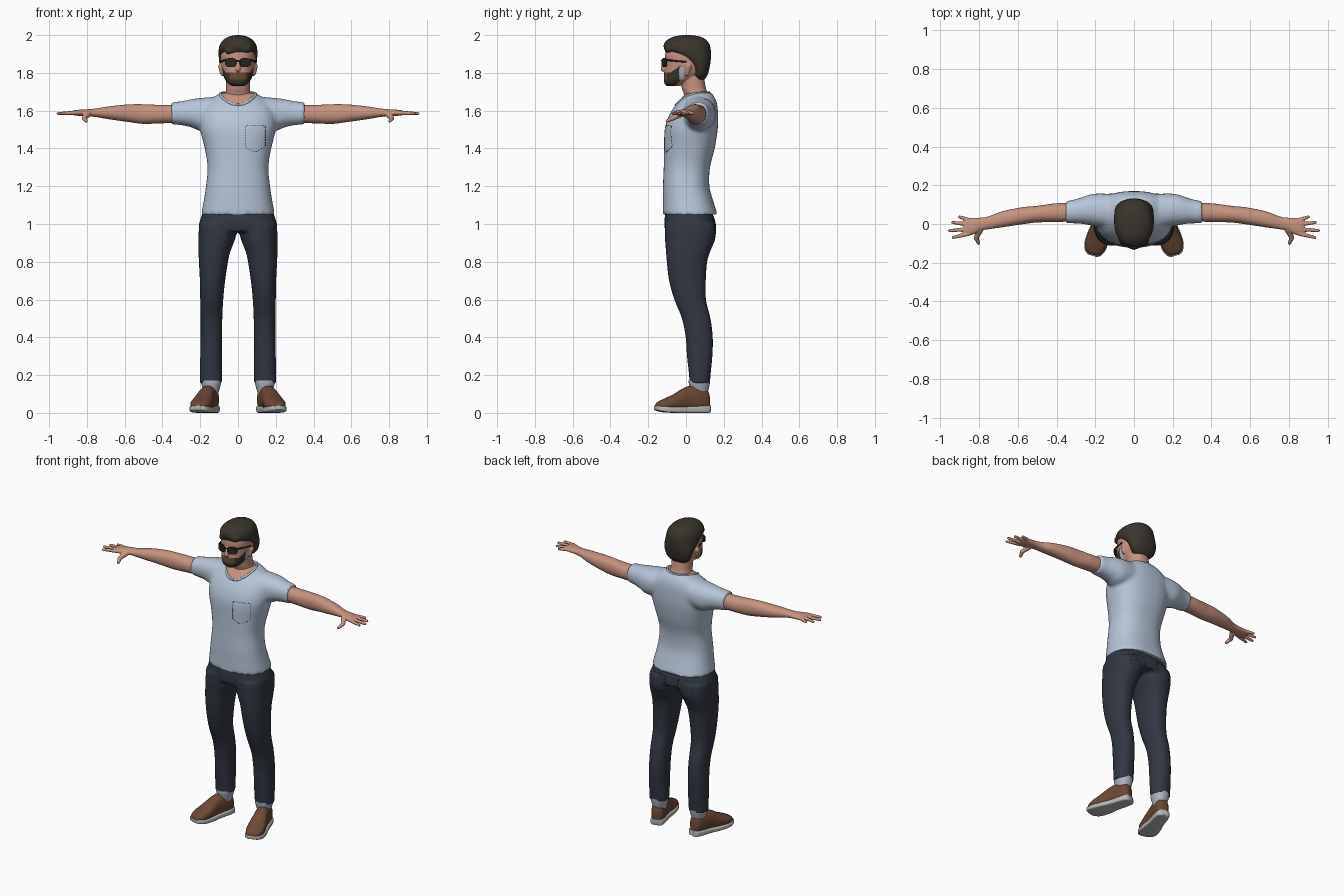
import bpy, bmesh
from math import sin, cos, pi, radians, copysign
from mathutils import Vector, Matrix

cube = bpy.data.objects.get("Cube")
if cube:
    bpy.data.objects.remove(cube)


def material(name, r, g, b):
    m = bpy.data.materials.new(name)
    m.use_nodes = True
    m.diffuse_color = (r, g, b, 1)
    bsdf = next(n for n in m.node_tree.nodes if n.type == 'BSDF_PRINCIPLED')
    bsdf.inputs["Base Color"].default_value = (r, g, b, 1)
    bsdf.inputs["Roughness"].default_value = 0.8
    return m


skin = material("skin", .57, .29, .21)
cotton = material("pale blue cotton", .47, .56, .69)
denim = material("dark denim", .031, .038, .054)
hair_brown = material("dark brown hair", .042, .035, .026)
auburn = material("auburn beard", .15, .06, .035)
black = material("black", .02, .02, .022)
leather = material("brown leather", .15, .065, .035)
rubber = material("grey rubber", .48, .48, .47)
pale = material("pale grey blue", .42, .47, .56)


def spline(rows, steps=4):
    """Smoothly interpolate rows of numbers."""
    out = []
    for i in range(len(rows) - 1):
        a, b, c, d = (rows[max(0, min(len(rows) - 1, i + k))] for k in (-1, 0, 1, 2))
        for s in range(steps):
            t = s / steps
            out.append([q + .5 * t * (r - p + t * (2 * p - 5 * q + 4 * r - w + t * (3 * (q - r) + w - p)))
                        for p, q, r, w in zip(a, b, c, d)])
    return out + [list(rows[-1])]


def loft(bm, axis, rows, n=40, power=2.2):
    """Rows are position on the axis, then low and high bounds of the two other axes."""
    u, v = [i for i in range(3) if i != axis]
    loops = []
    for t, u0, u1, v0, v1 in spline(rows):
        loop = []
        for k in range(n):
            c, s = cos(2 * pi * k / n), sin(2 * pi * k / n)
            co = [t, t, t]
            co[u] = (u0 + u1) / 2 + (u1 - u0) / 2 * copysign(abs(c) ** (2 / power), c)
            co[v] = (v0 + v1) / 2 + (v1 - v0) / 2 * copysign(abs(s) ** (2 / power), s)
            loop.append(bm.verts.new(co))
        loops.append(loop)
    for a, b in zip(loops, loops[1:]):
        for k in range(n):
            j = (k + 1) % n
            bm.faces.new((a[k], a[j], b[j], b[k]))
    bm.faces.new(loops[0])
    bm.faces.new(loops[-1])


def centred(rows):
    """Expand (height, half width, front, back) to loft rows."""
    return [(z, -w, w, f, b) for z, w, f, b in rows]


def capsule(bm, p, q, r0, r1):
    p, q = Vector(p), Vector(q)
    for c, r in ((p, r0), (q, r1)):
        bmesh.ops.create_icosphere(bm, subdivisions=2, radius=r, matrix=Matrix.Translation(c))
    turn = (q - p).to_track_quat('Z', 'Y').to_matrix().to_4x4()
    bmesh.ops.create_cone(bm, cap_ends=True, segments=16, radius1=r0, radius2=r1,
                          depth=(q - p).length, matrix=Matrix.Translation((p + q) / 2) @ turn)


def mirror(bm):
    copy = bmesh.ops.duplicate(bm, geom=bm.verts[:] + bm.edges[:] + bm.faces[:])["geom"]
    for e in copy:
        if isinstance(e, bmesh.types.BMVert):
            e.co.x = -e.co.x


def finish(name, bm, mats, voxel=0, smooth=0, rule=None, angle=45):
    bmesh.ops.recalc_face_normals(bm, faces=bm.faces)
    mesh = bpy.data.meshes.new(name)
    bm.to_mesh(mesh)
    bm.free()
    ob = bpy.data.objects.new(name, mesh)
    bpy.context.collection.objects.link(ob)
    if voxel:
        mod = ob.modifiers.new("blend", 'REMESH')
        mod.mode, mod.voxel_size = 'VOXEL', voxel
        mod = ob.modifiers.new("relax", 'SMOOTH')
        mod.iterations = smooth
        dg = bpy.context.evaluated_depsgraph_get()
        ob_mesh = bpy.data.meshes.new_from_object(ob.evaluated_get(dg))
        ob.modifiers.clear()
        ob.data = ob_mesh
    ob.data.materials.clear()
    for m in mats:
        ob.data.materials.append(m)
    for f in ob.data.polygons:
        f.material_index = rule(f.center) if rule else 0
    bpy.ops.object.select_all(action='DESELECT')
    ob.select_set(True)
    bpy.context.view_layer.objects.active = ob
    bpy.ops.object.shade_smooth_by_angle(angle=radians(angle))
    return ob


# Shirt: torso blended with both sleeves, skin showing inside the neckline
bm = bmesh.new()
loft(bm, 0, [(.1, -.03, .155, 1.5, 1.675), (.2, -.012, .157, 1.495, 1.667), (.25, -.002, .145, 1.513, 1.66),
             (.3, .003, .128, 1.523, 1.65), (.352, .003, .118, 1.528, 1.645)])
mirror(bm)
loft(bm, 2, centred([(1.05, .196, -.122, .168), (1.12, .182, -.122, .145), (1.2, .17, -.122, .124),
                     (1.3, .161, -.118, .127), (1.4, .176, -.116, .152), (1.5, .2, -.113, .168),
                     (1.57, .2, -.092, .17), (1.62, .185, -.062, .167), (1.66, .145, -.03, .157),
                     (1.695, .09, 0, .135)]), power=2.4)
NECK = Vector((0, .035))
shirt = finish("shirt", bm, [cotton, skin], .01, 5,
               lambda c: int(c.z > 1.58 and (c.x / .092) ** 2 + ((c.y - NECK.y) / .087) ** 2 < 1))

# Jeans: hips blended with both legs
bm = bmesh.new()
loft(bm, 2, [(1, .0, .207, -.112, .156), (.93, .012, .209, -.112, .157), (.85, .042, .209, -.106, .127),
             (.8, .053, .207, -.102, .112), (.7, .068, .202, -.09, .105), (.6, .078, .2, -.062, .106),
             (.5, .083, .198, -.022, .13), (.4, .084, .198, -.002, .142), (.3, .085, .2, .005, .14),
             (.2, .083, .202, .016, .13), (.155, .086, .202, .018, .128)], power=2.3)
mirror(bm)
loft(bm, 2, centred([(1.08, .18, -.105, .13), (1.04, .194, -.112, .147), (1, .206, -.115, .158), (.96, .206, -.11, .16)]),
     power=2.5)
jeans = finish("jeans", bm, [denim], .01, 4)

# Turned-up cuffs
bm = bmesh.new()
loft(bm, 2, [(.1, .105, .178, .03, .11), (.125, .098, .186, .022, .12), (.155, .09, .195, .015, .126),
             (.172, .088, .197, .014, .128)])
mirror(bm)
finish("trouser_cuffs", bm, [pale])

# Shoes and soles, built straight then toed out
place = Matrix.Translation((.172, -.018, 0)) @ Matrix.Rotation(radians(16), 4, 'Z')
for name, mat, power, rows in (
        ("shoe_uppers", leather, 2.4,
         [(-.146, -.02, .02, .025, .045), (-.135, -.038, .038, .02, .058), (-.1, -.054, .055, .015, .075),
          (-.05, -.054, .055, .012, .098), (0, -.046, .048, .01, .128), (.04, -.043, .044, .01, .143),
          (.09, -.043, .043, .01, .14), (.13, -.037, .037, .012, .125), (.145, -.02, .02, .02, .1)]),
        ("shoe_soles", rubber, 5,
         [(-.152, -.02, .02, .018, .038), (-.14, -.042, .042, .011, .038), (-.1, -.058, .059, .003, .035),
          (-.04, -.057, .058, 0, .033), (.03, -.047, .048, 0, .034), (.1, -.045, .045, 0, .038),
          (.14, -.038, .038, 0, .04), (.15, -.022, .022, .004, .04)])):
    bm = bmesh.new()
    loft(bm, 1, rows, power=power)
    bm.transform(place)
    mirror(bm)
    finish(name, bm, [mat])

# Arms with hands and spread fingers
bm = bmesh.new()
loft(bm, 0, [(.3, .015, .108, 1.535, 1.632), (.4, .01, .107, 1.533, 1.63), (.5, .008, .094, 1.53, 1.634),
             (.58, -.002, .086, 1.54, 1.633), (.68, -.017, .066, 1.554, 1.623), (.75, -.027, .04, 1.566, 1.612),
             (.79, -.034, .033, 1.569, 1.608), (.83, -.054, .032, 1.571, 1.606), (.865, -.062, .03, 1.575, 1.602),
             (.878, -.05, .02, 1.58, 1.598)])
for base, tip, x in ((.021, .037, .902), (-.002, .008, .938), (-.027, -.034, .954), (-.05, -.07, .935)):
    capsule(bm, (.855, base, 1.589), (x, tip, 1.585), .012, .008)
capsule(bm, (.795, -.03, 1.582), (.815, -.07, 1.56), .017, .013)
capsule(bm, (.815, -.07, 1.56), (.803, -.1, 1.545), .013, .009)
mirror(bm)
finish("arms_and_hands", bm, [skin], .0045, 2)


# Head, neck, nose and ears, with the beard painted on by region
def face_colour(c):
    if c.z < 1.73 or c.y > -.012 or abs(c.x) > .096:
        return 0
    if c.y > -.036 and 1.765 < c.z < 1.83:
        return 3
    if c.y < -.03 and c.z < 1.803 + max(0, c.y + .08) * .7 and c.y < -.03 - (1.76 - c.z):
        return 2 if abs(c.x) < .045 and c.z > 1.765 else 1
    return 0


bm = bmesh.new()
capsule(bm, (.086, .012, 1.835), (.083, .004, 1.795), .019, .012)
mirror(bm)
loft(bm, 2, centred([(1.64, .078, .0, .125), (1.69, .068, -.012, .115), (1.72, .063, -.022, .105), (1.78, .063, -.03, .095)]))
loft(bm, 2, centred([(1.73, .03, -.1, -.04), (1.742, .05, -.113, -.01), (1.765, .069, -.118, .04),
                     (1.8, .081, -.115, .09), (1.85, .09, -.111, .115), (1.9, .092, -.11, .12),
                     (1.95, .08, -.095, .11), (1.98, .05, -.05, .08)]))
capsule(bm, (0, -.108, 1.862), (0, -.121, 1.82), .009, .014)
finish("head", bm, [skin, hair_brown, auburn, pale], .004, 4, face_colour)

# Hair
bm = bmesh.new()
loft(bm, 2, centred([(1.765, .055, .05, .1), (1.79, .08, .04, .115), (1.82, .092, .034, .123), (1.85, .099, .012, .129),
                     (1.88, .102, -.035, .132), (1.905, .103, -.085, .132), (1.925, .102, -.114, .131),
                     (1.95, .096, -.118, .125), (1.975, .078, -.1, .107), (1.992, .048, -.065, .075),
                     (2, .015, -.02, .03)]))
capsule(bm, (-.05, -.092, 1.918), (.05, -.09, 1.93), .02, .024)
finish("hair", bm, [hair_brown], .006, 3)

# Sunglasses: angled lenses, bridge and temple arms
bm = bmesh.new()
loft(bm, 1, [(-.004, -.031, .031, -.025, .022), (.004, -.031, .031, -.025, .022)], power=2.8)
bm.transform(Matrix.Translation((.039, -.115, 1.856)) @ Matrix.Rotation(radians(22), 4, 'Z'))
capsule(bm, (.066, -.103, 1.868), (.097, 0, 1.858), .005, .004)
capsule(bm, (0, -.128, 1.865), (.012, -.126, 1.865), .004, .004)
mirror(bm)
finish("sunglasses", bm, [black])

# Ribbed collar laid onto the shirt
bpy.context.view_layer.update()
points = []
for k in range(48):
    a = 2 * pi * k / 48
    hit = shirt.ray_cast((.094 * cos(a), NECK.y + .089 * sin(a), 2), (0, 0, -1))
    if hit[0]:
        points.append(hit[1])
bm = bmesh.new()
for a, b in zip(points, points[1:] + points[:1]):
    capsule(bm, a, b, .007, .007)
finish("shirt_collar", bm, [cotton], .004, 3)


# Dashed pocket stitching laid onto the cloth
def stitches(name, target, corners, side, both):
    bm = bmesh.new()
    for (x0, z0), (x1, z1) in zip(corners, corners[1:]):
        step = Vector((x1 - x0, 0, z1 - z0))
        count = round(step.length / .014)
        for k in range(count):
            at = Vector((x0, side, z0)) + step * ((k + .5) / count)
            ok, hit, normal, _ = target.ray_cast(at, (0, -side, 0))
            if ok:
                along = (step - normal * step.dot(normal)).normalized()
                frame = Matrix((along, normal.cross(along), normal)).transposed().to_4x4()
                bmesh.ops.create_cube(bm, size=1, matrix=Matrix.Translation(hit) @ frame
                                      @ Matrix.Diagonal((.009, .003, .002, 1)))
    if both:
        mirror(bm)
    finish(name, bm, [black])


stitches("chest_pocket_stitching", shirt,
         [(.04, 1.52), (.145, 1.52), (.145, 1.41), (.09, 1.38), (.04, 1.405), (.04, 1.52)], -1, False)
stitches("back_pocket_stitching", jeans,
         [(.045, 1.02), (.15, 1.02), (.145, .93), (.1, .905), (.055, .93), (.045, 1.02)], 1, True)
